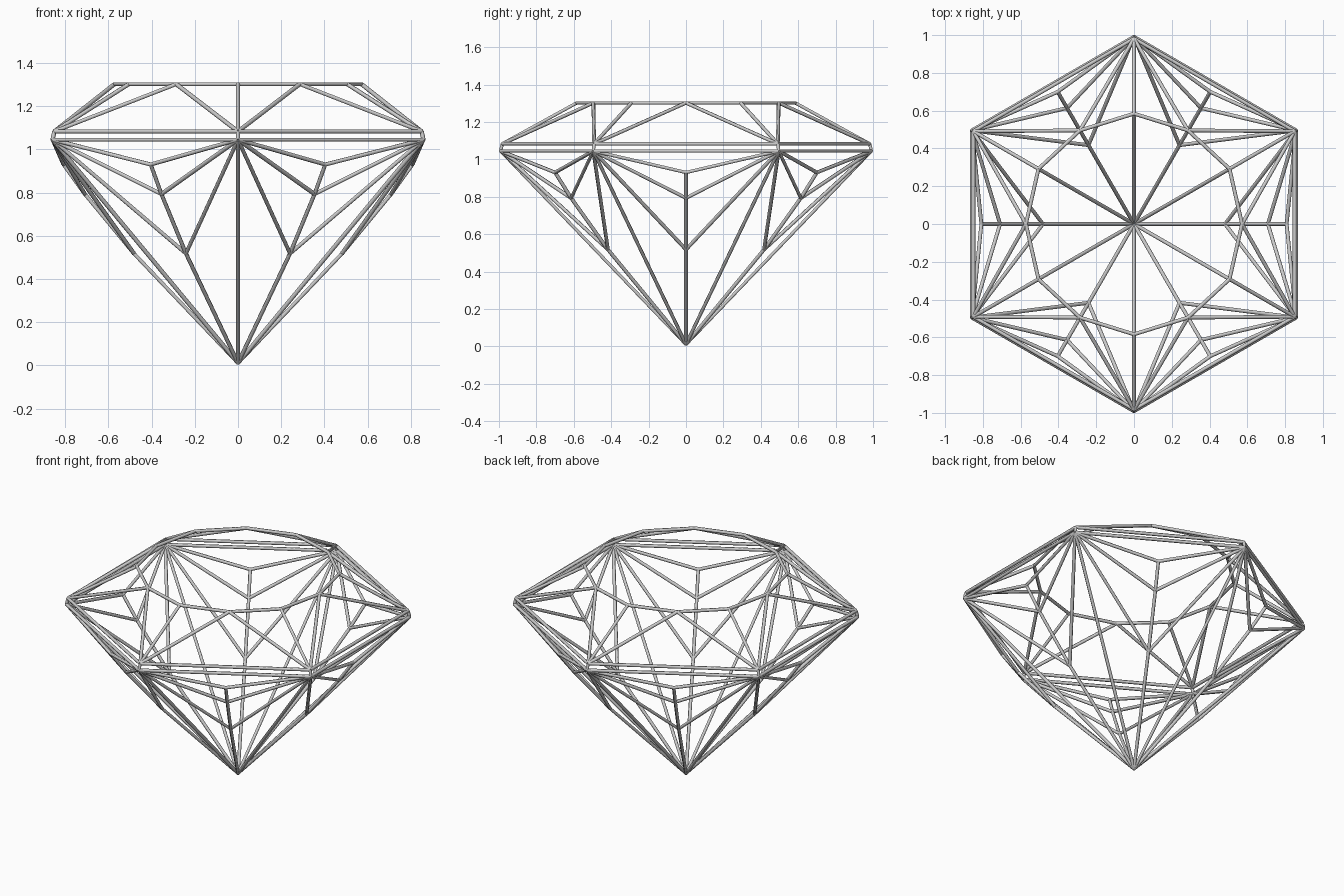
import bpy
from math import cos, sin, pi

if "Cube" in bpy.data.objects:
    bpy.data.objects.remove(bpy.data.objects["Cube"])

def ring(radius, z, turn=0.0):
    """Six points around the axis, starting at the back corner (+y)."""
    return [(radius * sin(turn + pi * i / 3), radius * cos(turn + pi * i / 3), z)
            for i in range(6)]

# Rings from top to bottom: hexagon corners, or the middles of its sides
table_corner = ring(0.584, 1.302)
table_mid = ring(0.572, 1.302, pi / 6)
girdle_top = ring(0.982, 1.083)
girdle_low = ring(0.991, 1.045)
upper_mid = ring(0.808, 0.93, pi / 6)
middle_mid = ring(0.709, 0.793, pi / 6)
lower_mid = ring(0.482, 0.518, pi / 6)
tip = (0, 0, 0.011)

def struts(name, edges, radius=0.01):
    """One object with a thin straight bar along every edge."""
    curve = bpy.data.curves.new(name, 'CURVE')
    curve.dimensions = '3D'
    curve.bevel_depth = radius
    curve.bevel_resolution = 1
    curve.use_fill_caps = True
    for a, b in edges:
        spline = curve.splines.new('POLY')
        spline.points.add(1)
        spline.points[0].co = (*a, 1)
        spline.points[1].co = (*b, 1)
    obj = bpy.data.objects.new(name, curve)
    bpy.context.collection.objects.link(obj)
    return obj

table, crown, girdle, pavilion = [], [], [], []
for i in range(6):
    j = (i + 1) % 6
    # Twelve-sided table rim
    table += [(table_corner[i], table_mid[i]), (table_mid[i], table_corner[j])]
    # Crown fans from each girdle corner
    crown += [(girdle_top[i], p) for p in (table_corner[i], table_mid[i], table_mid[i - 1])]
    # Girdle band
    girdle += [(girdle_top[i], girdle_top[j]), (girdle_low[i], girdle_low[j]),
               (girdle_top[i], girdle_low[i])]
    # Pavilion facets: rib down each side and fans from both corners
    rib = [upper_mid[i], middle_mid[i], lower_mid[i], tip]
    pavilion += list(zip(rib, rib[1:]))
    pavilion += [(c, p) for c in (girdle_low[i], girdle_low[j]) for p in rib[:3]]
    pavilion.append((girdle_low[i], tip))

struts("table_rim", table)
struts("crown_struts", crown)
struts("girdle_band", girdle)
struts("pavilion_struts", pavilion)
